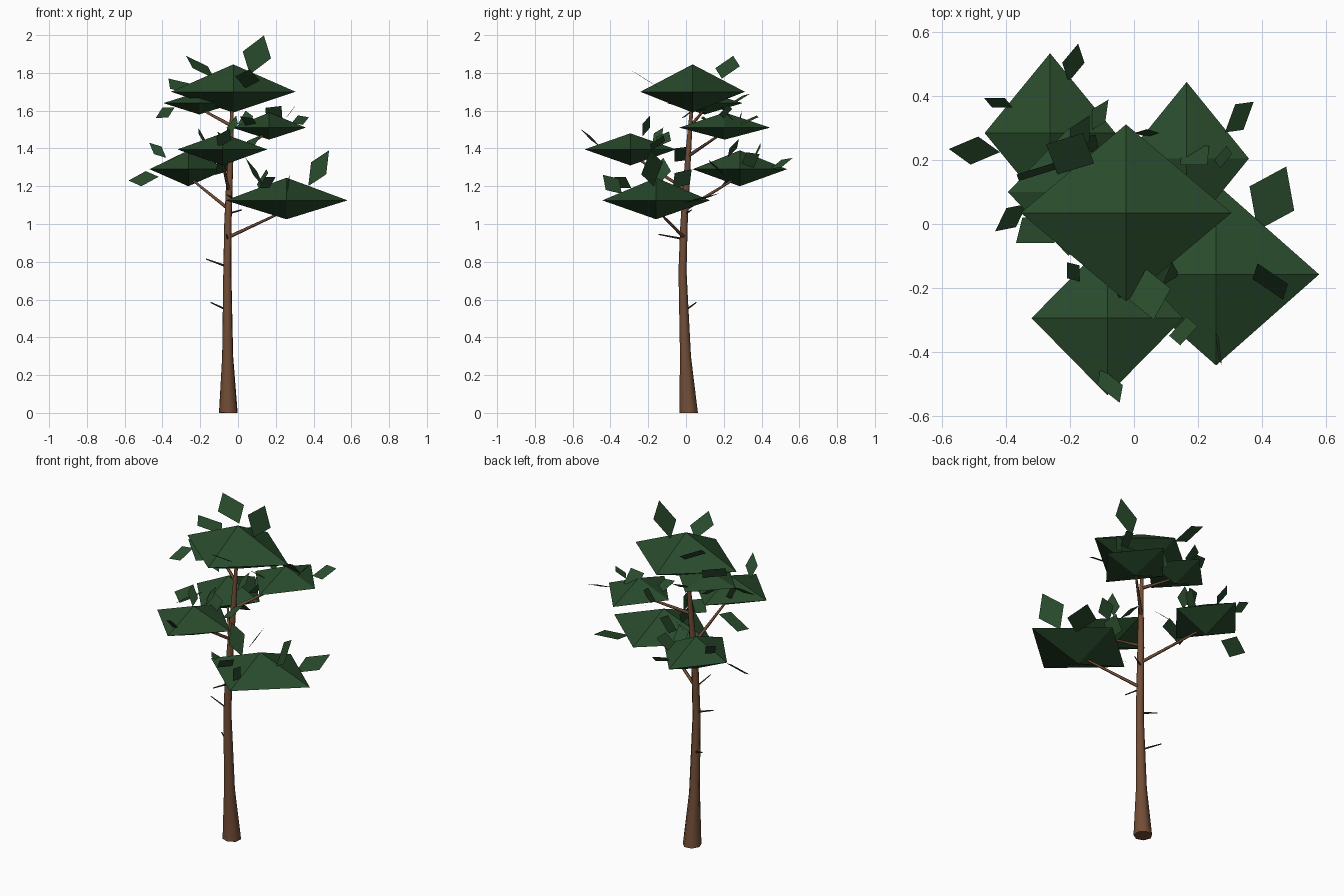
import bpy
import bmesh
from mathutils import Vector

cube = bpy.data.objects.get("Cube")
if cube:
    bpy.data.objects.remove(cube)


def material(name, rgb):
    mat = bpy.data.materials.new(name)
    mat.use_nodes = True
    mat.diffuse_color = (*rgb, 1)
    shader = next(n for n in mat.node_tree.nodes if n.type == "BSDF_PRINCIPLED")
    shader.inputs["Base Color"].default_value = (*rgb, 1)
    shader.inputs["Roughness"].default_value = 0.9
    return mat


green = material("needle green", (0.022, 0.07, 0.025))
bark = material("bark brown", (0.17, 0.075, 0.037))
dead_wood = material("dead wood brown", (0.07, 0.037, 0.022))


def finish(bm, name, mat, smooth=False):
    mesh = bpy.data.meshes.new(name)
    bm.to_mesh(mesh)
    bm.free()
    mesh.materials.append(mat)
    for face in mesh.polygons:
        face.use_smooth = smooth and len(face.vertices) == 4
    obj = bpy.data.objects.new(name, mesh)
    bpy.context.collection.objects.link(obj)
    return obj


def limb(name, path, radii, sides, mat):
    """Tapered tube along a path, closed at both ends."""
    bm = bmesh.new()
    points = [Vector(p) for p in path]
    turn = (points[-1] - points[0]).to_track_quat("Z", "Y")
    rings = []
    for point, radius in zip(points, radii):
        ring = bmesh.ops.create_circle(bm, segments=sides, radius=radius)["verts"]
        for v in ring:
            v.co = point + turn @ v.co
        rings.append(ring)
    for low, high in zip(rings, rings[1:]):
        for i in range(sides):
            j = (i + 1) % sides
            bm.faces.new((low[i], low[j], high[j], high[i]))
    bm.faces.new(rings[0])
    bm.faces.new(rings[-1])
    bmesh.ops.recalc_face_normals(bm, faces=bm.faces[:])
    return finish(bm, name, mat, smooth=True)


def pad(name, centre, rx, ry, up, down):
    """Flattened four-sided double pyramid of foliage."""
    bm = bmesh.new()
    c = Vector(centre)
    rim = [bm.verts.new(c + Vector(o)) for o in
           ((rx, 0, 0), (0, ry, 0), (-rx, 0, 0), (0, -ry, 0))]
    top = bm.verts.new(c + Vector((0, 0, up)))
    bottom = bm.verts.new(c - Vector((0, 0, down)))
    for i in range(4):
        a, b = rim[i], rim[(i + 1) % 4]
        bm.faces.new((a, b, top))
        bm.faces.new((b, a, bottom))
    return finish(bm, name, green)


def sprigs(name, leaves):
    """Diamond leaves, each given as a centre and two half diagonals."""
    bm = bmesh.new()
    for leaf in leaves:
        c, u, v = (Vector(p) for p in leaf)
        bm.faces.new([bm.verts.new(p) for p in (c + u, c + v, c - u, c - v)])
    return finish(bm, name, green)


# Trunk with a flared foot and a slight sway
limb("trunk",
     [(-.05, .015, 0), (-.054, -.002, .3), (-.056, -.018, .75), (-.053, -.01, 1),
      (-.046, .002, 1.2), (-.037, .014, 1.4), (-.03, .035, 1.68)],
     (.051, .03, .022, .02, .018, .015, .007), 7, bark)

# Branches that carry the foliage
for side, start, end in (
        ("lower_left", (-.05, -.01, .93), (.25, -.15, 1.07)),
        ("lower_back", (-.05, 0, 1.08), (-.25, .26, 1.24)),
        ("middle_front", (-.05, 0, 1.18), (-.09, -.28, 1.36)),
        ("upper_back", (-.04, .012, 1.36), (.15, .19, 1.48)),
        ("upper_right", (-.035, .025, 1.52), (-.2, .1, 1.61))):
    limb(side + "_branch", [start, end], (.01, .006), 5, bark)

# Short dead twigs on the bare trunk
for i, (start, end) in enumerate((
        ((-.06, 0, .545), (-.145, .055, .585)),
        ((-.06, -.015, .775), (-.17, -.01, .815)),
        ((-.055, -.01, .92), (-.06, -.145, .945)),
        ((-.05, 0, 1.055), (.02, .03, 1.075)))):
    limb(f"dead_twig_{i + 1}", [start, end], (.006, .003), 4, dead_wood)

# Crown
pad("crown_pad", (-.025, .035, 1.7), .33, .277, .145, .11)
sprigs("crown_sprigs", [
    ((.1, .055, 1.895), (.037, 0, .103), (.075, 0, -.018)),
    ((-.2, .22, 1.83), (-.075, .03, .06), (.04, .065, .005)),
    ((.05, -.22, 1.77), (.012, -.08, .05), (.065, .017, -.012)),
])

# Lower left foliage
pad("lower_left_pad", (.257, -.158, 1.125), .323, .285, .12, .1)
sprigs("lower_left_sprigs", [
    ((.432, .08, 1.135), (.045, .1, .028), (.07, -.038, -.005)),
    ((.427, -.18, 1.295), (.055, -.008, .095), (-.04, .057, .032)),
    ((.155, -.335, 1.22), (.045, .015, .03), (.01, .045, -.03)),
    ((.09, -.14, 1.27), (-.05, .02, .08), (.01, .06, .01)),
    ((.265, -.39, 1.21), (.01, -.05, .05), (0, .035, .03)),
    ((.13, -.02, 1.24), (.02, .05, .05), (.03, -.04, .03)),
    ((-.02, -.15, 1.13), (-.05, 0, .03), (.02, .04, -.02)),
])

# Lower back foliage
pad("lower_back_pad", (-.263, .285, 1.29), .205, .25, .1, .09)
sprigs("lower_back_sprigs", [
    ((-.5, .23, 1.24), (-.08, .005, -.01), (.012, .044, .04)),
    ((-.425, .38, 1.39), (-.045, .015, .04), (.02, .015, .02)),
    ((-.19, .505, 1.32), (.015, .06, .03), (.035, 0, -.02)),
    ((-.14, .25, 1.4), (.02, .03, .05), (-.03, .02, 0)),
    ((-.11, .34, 1.34), (.03, .05, .03), (.02, -.02, .04)),
    ((-.3, -.02, 1.37), (-.07, -.04, -.04), (.05, -.04, .03)),
    ((-.08, .16, 1.3), (.04, -.04, .04), (.03, .03, -.02)),
])

# Middle front foliage
pad("middle_front_pad", (-.083, -.295, 1.395), .238, .242, .085, .085)
sprigs("middle_front_sprigs", [
    ((-.075, -.505, 1.455), (.03, -.055, .05), (.04, 0, -.01)),
    ((-.03, -.21, 1.52), (.02, .02, .055), (-.03, .02, -.01)),
    ((-.19, -.15, 1.46), (-.02, .03, .05), (.02, .02, -.02)),
    ((.07, -.15, 1.43), (.05, .03, .04), (-.02, .04, .01)),
    ((-.07, -.12, 1.45), (-.04, .03, .04), (.03, .04, -.01)),
])

# Upper back foliage
pad("upper_back_pad", (.165, .205, 1.51), .195, .24, .08, .063)
sprigs("upper_back_sprigs", [
    ((.33, .335, 1.55), (.045, .048, .015), (.013, -.04, -.025)),
    ((.19, .215, 1.585), (.045, .03, -.03), (.04, -.03, .04)),
    ((.28, .21, 1.595), (.028, .01, .035), (.01, .035, .015)),
    ((.04, .285, 1.55), (.04, 0, .02), (0, .012, .05)),
    ((.06, .12, 1.54), (-.05, -.03, .03), (.02, -.04, .02)),
])

# Upper right foliage
pad("upper_right_pad", (-.205, .1, 1.64), .19, .2, .06, .06)
sprigs("upper_right_sprigs", [
    ((-.385, .02, 1.59), (-.05, -.043, -.028), (.015, -.03, -.027)),
    ((-.3, .165, 1.728), (-.068, -.01, .042), (.06, .03, .012)),
    ((-.17, .28, 1.66), (.03, .06, .03), (.03, -.02, -.02)),
])
